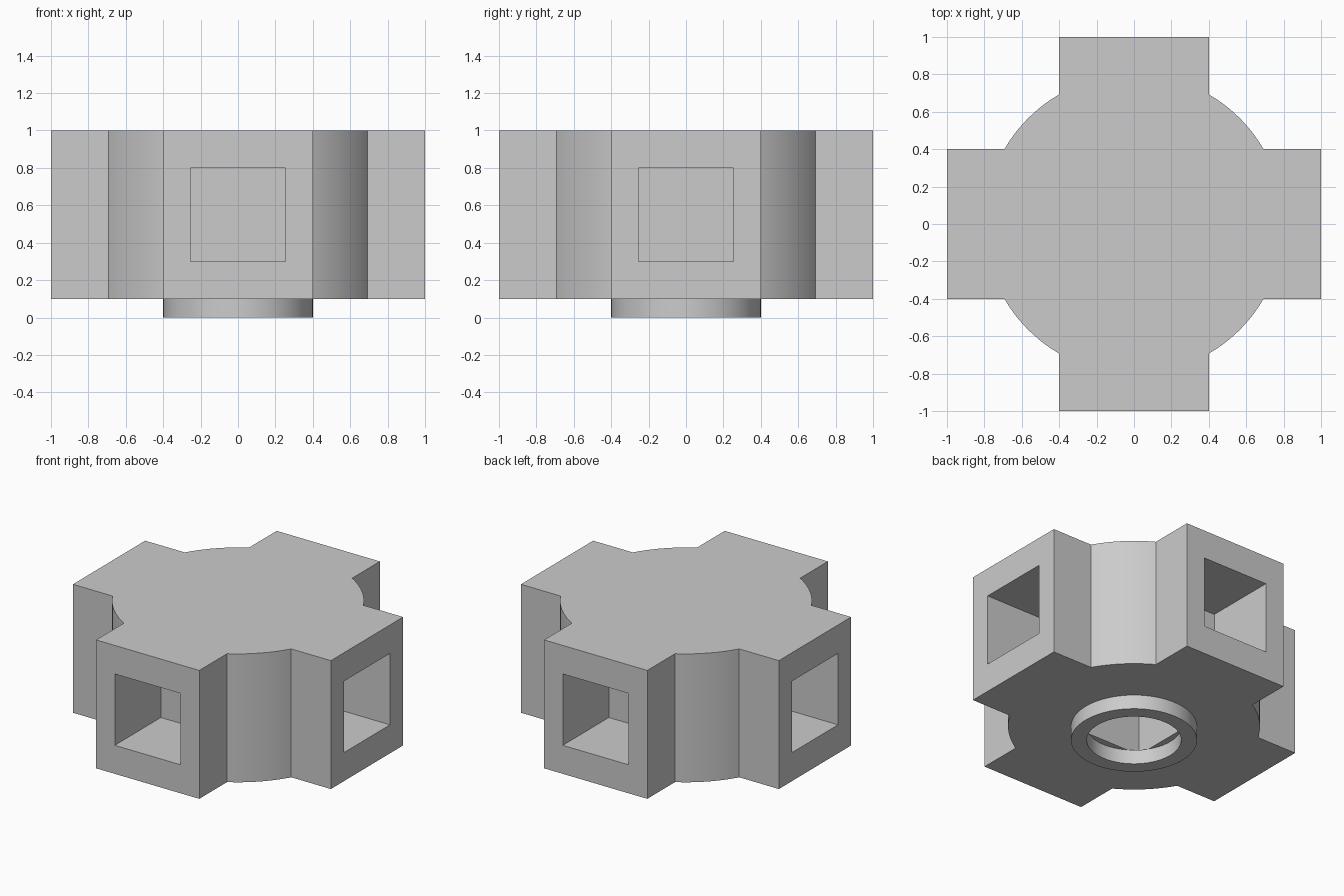
import bpy
import math

scene = bpy.context.scene
if "Cube" in bpy.data.objects:
    bpy.data.objects.remove(bpy.data.objects["Cube"], do_unlink=True)

grey = bpy.data.materials.new("light_grey")
grey.use_nodes = True
GREY = (0.6, 0.6, 0.6, 1)
grey.diffuse_color = GREY
grey.node_tree.nodes["Principled BSDF"].inputs["Base Color"].default_value = GREY

BOTTOM, TOP = 0.1, 1.0
HOLE = 0.51          # socket width and depth
SOCKET_Z = 0.55      # socket centre height


def box(name, low, high):
    bpy.ops.mesh.primitive_cube_add(
        size=1, location=[(a + b) / 2 for a, b in zip(low, high)])
    ob = bpy.context.object
    ob.name = name
    ob.scale = [b - a for a, b in zip(low, high)]
    bpy.ops.object.transform_apply(location=True, rotation=True, scale=True)
    return ob


def cylinder(name, radius, low, high):
    bpy.ops.mesh.primitive_cylinder_add(
        vertices=128, radius=radius, depth=high - low,
        location=(0, 0, (low + high) / 2))
    ob = bpy.context.object
    ob.name = name
    bpy.ops.object.transform_apply(location=True, rotation=True, scale=True)
    return ob


def boolean(target, tool, operation):
    mod = target.modifiers.new(operation.title(), 'BOOLEAN')
    mod.operation = operation
    mod.solver = 'EXACT'
    mod.object = tool
    bpy.ops.object.select_all(action='DESELECT')
    bpy.context.view_layer.objects.active = target
    target.select_set(True)
    bpy.ops.object.modifier_apply(modifier=mod.name)
    bpy.data.objects.remove(tool, do_unlink=True)


def finish(ob):
    ob.data.materials.clear()
    ob.data.materials.append(grey)
    bpy.ops.object.select_all(action='DESELECT')
    bpy.context.view_layer.objects.active = ob
    ob.select_set(True)
    bpy.ops.object.shade_smooth_by_angle(angle=math.radians(30))


# Hub body: round core crossed by two square-ended bars
hub = cylinder("hub_body", 0.8, BOTTOM, TOP)
boolean(hub, box("bar_x", (-1, -0.4, BOTTOM), (1, 0.4, TOP)), 'UNION')
boolean(hub, box("bar_y", (-0.4, -1, BOTTOM), (0.4, 1, TOP)), 'UNION')

# Blind square sockets in the four arm ends
half = HOLE / 2
for i in range(4):
    cutter = box("socket_cutter", (1 - HOLE, -half, SOCKET_Z - 0.25),
                 (1.1, half, SOCKET_Z + 0.25))
    cutter.rotation_euler.z = i * math.pi / 2
    bpy.ops.object.transform_apply(location=True, rotation=True, scale=True)
    boolean(hub, cutter, 'DIFFERENCE')

# Blind square socket in the underside
boolean(hub, box("base_cutter", (-half, -half, 0), (half, half, BOTTOM + HOLE)),
        'DIFFERENCE')
finish(hub)

# Round collar around the underside socket
collar = cylinder("base_collar", 0.4, 0, BOTTOM)
boolean(collar, cylinder("collar_cutter", 0.3, -0.1, 0.2), 'DIFFERENCE')
finish(collar)
